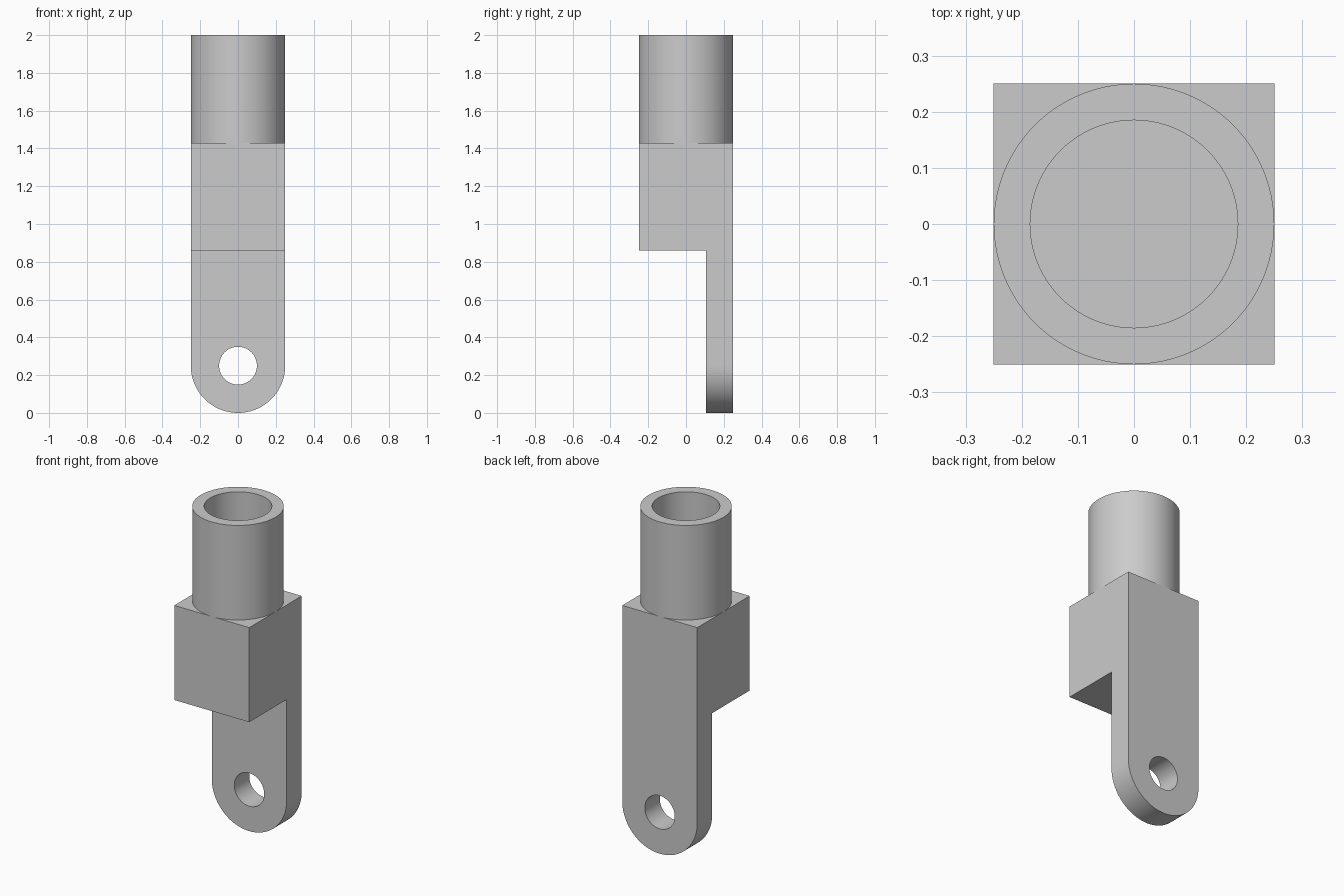
import bpy, bmesh
from math import sin, cos, pi, radians
from mathutils import Matrix, Vector

HALF = 0.25            # half width of block, tab and tube
SHOULDER, TOP = 1.43, 2.0
BLOCK_BOTTOM = 0.86
TAB_FRONT = 0.107
HOLE_RADIUS, BORE_RADIUS = 0.1, 0.185
SEGMENTS = 96

old = bpy.data.objects.get("Cube")
if old:
    bpy.data.objects.remove(old, do_unlink=True)

metal = bpy.data.materials.new("plain_grey")
metal.use_nodes = True
metal.diffuse_color = (0.6, 0.6, 0.6, 1)
metal.node_tree.nodes["Principled BSDF"].inputs["Base Color"].default_value = (0.6, 0.6, 0.6, 1)


def finish(name, bm):
    bmesh.ops.recalc_face_normals(bm, faces=bm.faces)
    mesh = bpy.data.meshes.new(name)
    bm.to_mesh(mesh)
    bm.free()
    mesh.materials.append(metal)
    obj = bpy.data.objects.new(name, mesh)
    bpy.context.collection.objects.link(obj)
    return obj


def smooth(obj):
    bpy.ops.object.select_all(action="DESELECT")
    obj.select_set(True)
    bpy.context.view_layer.objects.active = obj
    bpy.ops.object.shade_smooth_by_angle(angle=radians(30))


def cut(obj, cutter):
    mod = obj.modifiers.new("cut", "BOOLEAN")
    mod.operation, mod.solver, mod.object = "DIFFERENCE", "EXACT", cutter
    bpy.context.view_layer.objects.active = obj
    bpy.ops.object.modifier_apply(modifier=mod.name)
    bpy.data.objects.remove(cutter, do_unlink=True)


# Body: round-ended outline extruded front to back
bm = bmesh.new()
arc = [pi + pi * i / (SEGMENTS // 2) for i in range(SEGMENTS // 2 + 1)]
outline = [(HALF * cos(a), HALF + HALF * sin(a)) for a in arc]
outline += [(HALF, SHOULDER), (-HALF, SHOULDER)]
face = bm.faces.new([bm.verts.new((x, -HALF, z)) for x, z in outline])
extruded = bmesh.ops.extrude_face_region(bm, geom=[face])["geom"]
bmesh.ops.translate(bm, vec=Vector((0, 2 * HALF, 0)),
                    verts=[v for v in extruded if isinstance(v, bmesh.types.BMVert)])
body = finish("block_and_tab", bm)

# Clear the space in front of the tab, below the block
bm = bmesh.new()
size = Vector((1, 1, 1))
center = Vector((0, TAB_FRONT - 0.5, BLOCK_BOTTOM - 0.5))
bmesh.ops.create_cube(bm, size=1, matrix=Matrix.Translation(center))
for v in bm.verts:
    if v.co.z < 0.5:
        v.co.z = -0.5
cut(body, finish("front_cutter", bm))

# Pin hole through the tab
bm = bmesh.new()
bmesh.ops.create_cone(bm, cap_ends=True, segments=64, radius1=HOLE_RADIUS,
                      radius2=HOLE_RADIUS, depth=2,
                      matrix=Matrix.Translation((0, 0, HALF)) @ Matrix.Rotation(pi / 2, 4, "X"))
cut(body, finish("hole_cutter", bm))
smooth(body)

# Hollow tube standing on the block
bm = bmesh.new()
profile = [(HALF, SHOULDER), (HALF, TOP), (BORE_RADIUS, TOP), (BORE_RADIUS, SHOULDER)]
rings = [[bm.verts.new((r * cos(2 * pi * i / SEGMENTS), r * sin(2 * pi * i / SEGMENTS), z))
          for i in range(SEGMENTS)] for r, z in profile]
for a, b in zip(rings, rings[1:]):
    for i in range(SEGMENTS):
        j = (i + 1) % SEGMENTS
        bm.faces.new((a[i], a[j], b[j], b[i]))
smooth(finish("hollow_tube", bm))
